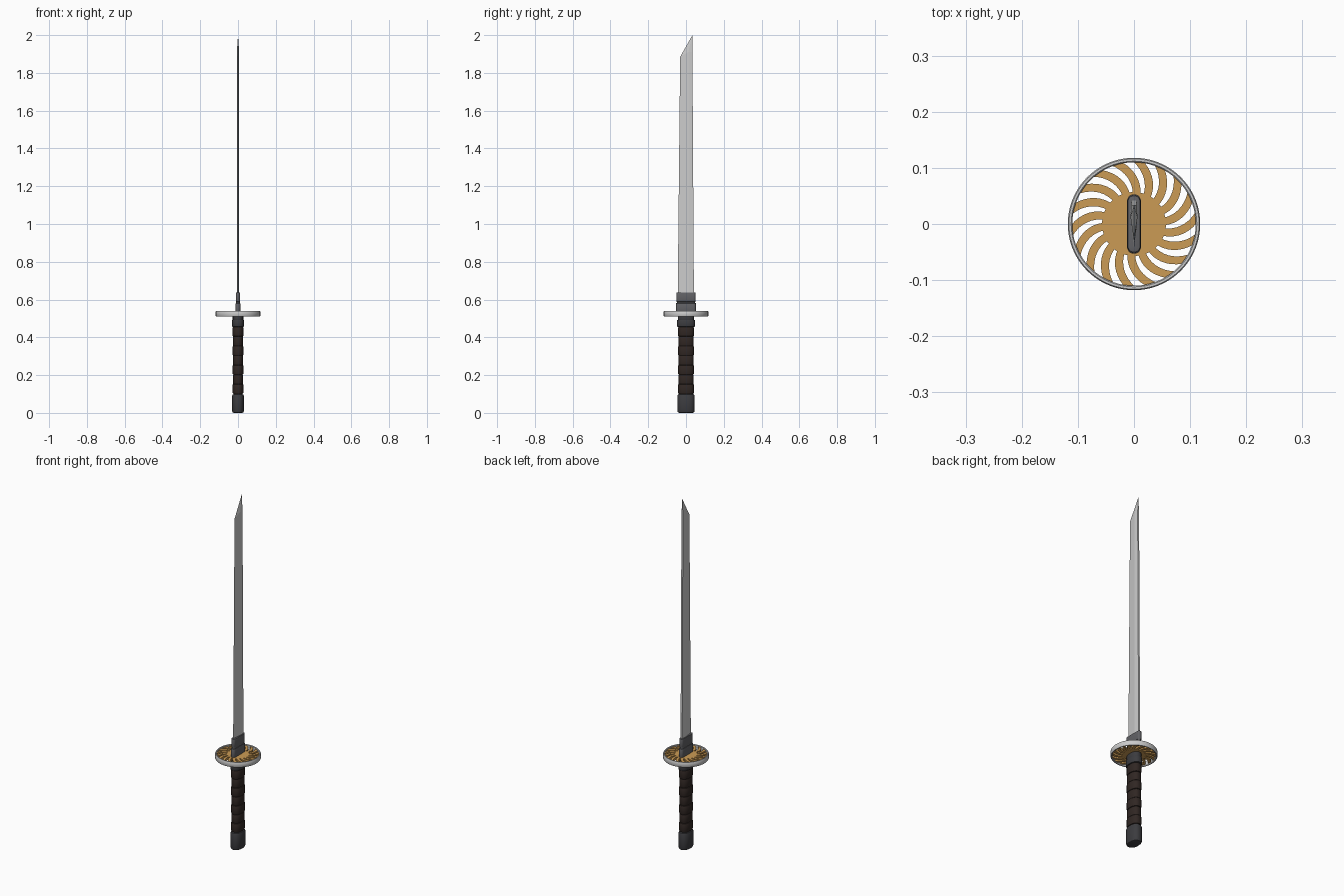
import bpy, bmesh
from math import sin, cos, pi, radians

if "Cube" in bpy.data.objects:
    bpy.data.objects.remove(bpy.data.objects["Cube"])


def material(name, rgb):
    m = bpy.data.materials.new(name)
    m.diffuse_color = (*rgb, 1)
    m.use_nodes = True
    m.node_tree.nodes["Principled BSDF"].inputs["Base Color"].default_value = m.diffuse_color
    return m


DARK = material("dark_metal", (0.045, 0.045, 0.05))
WRAP = material("brown_wrap", (0.03, 0.02, 0.017))
STEEL = material("collar_steel", (0.12, 0.12, 0.13))
GOLD = material("gold", (0.6, 0.33, 0.09))


def finish(name, bm, mat=None, smooth=True):
    bmesh.ops.recalc_face_normals(bm, faces=bm.faces)
    me = bpy.data.meshes.new(name)
    bm.to_mesh(me)
    bm.free()
    ob = bpy.data.objects.new(name, me)
    bpy.context.collection.objects.link(ob)
    if mat:
        me.materials.append(mat)
    if smooth:
        bpy.ops.object.select_all(action='DESELECT')
        ob.select_set(True)
        bpy.context.view_layer.objects.active = ob
        bpy.ops.object.shade_smooth_by_angle(angle=radians(35))
    return ob


def loft(bm, rings, caps=True):
    rows = [[bm.verts.new(p) for p in r] for r in rings]
    n = len(rows[0])
    for a, b in zip(rows, rows[1:]):
        for i in range(n):
            j = (i + 1) % n
            bm.faces.new((a[i], a[j], b[j], b[i]))
    if caps:
        bm.faces.new(rows[0])
        bm.faces.new(rows[-1])
    return rows


def oval(hx, hy, z, n=40, e=0.85):
    def p(v):
        return abs(v) ** e * (1 if v >= 0 else -1)
    return [(hx * p(cos(2 * pi * i / n)), hy * p(sin(2 * pi * i / n)), z) for i in range(n)]


def slot(hx, hy, z, n=10):
    # long cross-section with round ends
    c = hy - hx
    return ([(hx * cos(pi * i / n), c + hx * sin(pi * i / n), z) for i in range(n + 1)] +
            [(-hx * cos(pi * i / n), -c - hx * sin(pi * i / n), z) for i in range(n + 1)])


def band(name, shape, hx, hy, z0, z1, b, mat):
    # short section with chamfered ends
    bm = bmesh.new()
    loft(bm, [shape(hx - b, hy - b, z0), shape(hx - b * .3, hy - b * .3, z0 + b * .3),
              shape(hx, hy, z0 + b), shape(hx, hy, z1 - b),
              shape(hx - b * .3, hy - b * .3, z1 - b * .3), shape(hx - b, hy - b, z1)])
    return finish(name, bm, mat)


# handle: pommel, core, wrapped bands, upper ferrule
band("pommel", oval, 0.031, 0.045, 0.0, 0.1, 0.009, DARK)
band("grip_core", oval, 0.024, 0.036, 0.09, 0.47, 0.002, WRAP)
N = 7
step = (0.455 - 0.102) / N
for k in range(N):
    z = 0.102 + k * step
    w = 0.002 if k % 2 == 0 else 0.0
    band(f"grip_band_{k}", oval, 0.0265 + w, 0.040 + w, z, z + step, 0.004, WRAP)
band("ferrule", oval, 0.032, 0.048, 0.455, 0.492, 0.005, DARK)
band("ferrule_neck", oval, 0.028, 0.043, 0.488, 0.52, 0.003, DARK)

# guard rim
bm = bmesh.new()
prof = [(0.110, 0.512), (0.112, 0.510), (0.116, 0.510), (0.118, 0.513),
        (0.118, 0.536), (0.116, 0.539), (0.112, 0.539), (0.110, 0.537)]
S = 72
loop = [[bm.verts.new((r * cos(2 * pi * i / S), r * sin(2 * pi * i / S), z)) for r, z in prof]
        for i in range(S)]
for i in range(S):
    a, b = loop[i], loop[(i + 1) % S]
    for j in range(len(prof)):
        k = (j + 1) % len(prof)
        bm.faces.new((a[j], b[j], b[k], a[k]))
finish("guard_rim", bm)

# guard hub with swirling spokes
Z0, Z1 = 0.517, 0.533
bm = bmesh.new()
loft(bm, [oval(0.057, 0.057, z, 72, 1) for z in (Z0, Z1)])
SPOKES = 18
for s in range(SPOKES):
    base = 2 * pi * (s + 0.25) / SPOKES
    rings = []
    for q in range(9):
        t = q / 8
        r = 0.054 + 0.058 * t
        a = base + radians(21) * t ** 1.6
        h = (0.0068 + 0.0032 * t) / r
        rings.append([(r * cos(a + d * h), r * sin(a + d * h), z)
                      for d, z in ((-1, Z0), (1, Z0), (1, Z1), (-1, Z1))])
    loft(bm, rings)
finish("guard_spokes", bm, GOLD)

# blade collar
band("collar_core", slot, 0.010, 0.048, 0.53, 0.632, 0.001, STEEL)
band("collar_lower", slot, 0.0125, 0.053, 0.53, 0.581, 0.002, STEEL)
band("collar_upper", slot, 0.0115, 0.051, 0.588, 0.637, 0.002, STEEL)

# blade: sharp edge at -y, ridge, thick spine at +y, slanted tip
def section(edge, ridge, spine, ze, zr, zs, k=1):
    return [(0, edge, ze), (0.0065 * k, ridge, zr), (0.005 * k, spine, zs),
            (-0.005 * k, spine, zs), (-0.0065 * k, ridge, zr)]


bm = bmesh.new()
rows = loft(bm, [section(-0.044, 0.012, 0.042, 0.6, 0.6, 0.6),
                 section(-0.031, 0.012, 0.034, 1.885, 1.91, 1.91, 0.95)], caps=False)
bm.faces.new(rows[0])
tip = bm.verts.new((0, 0.034, 2.0))
top = rows[1]
for i in range(5):
    bm.faces.new((top[i], top[(i + 1) % 5], tip))
finish("blade", bm, smooth=False)
